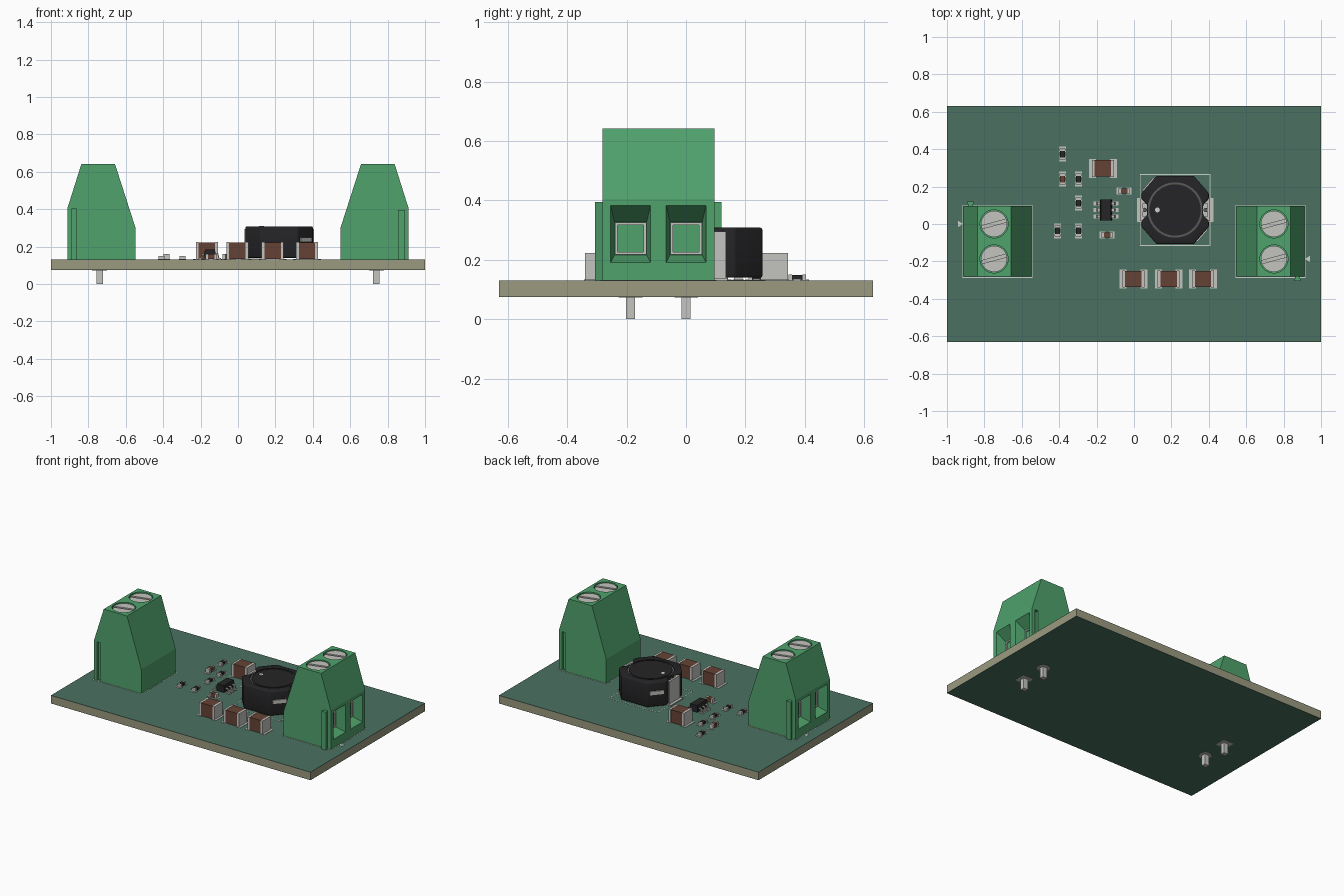
import bpy, bmesh
from math import pi, cos, sin, radians
from mathutils import Matrix, Vector

if "Cube" in bpy.data.objects:
    bpy.data.objects.remove(bpy.data.objects["Cube"])

TOP, BOT = 0.131, 0.075      # board faces
TERM_Y = -0.093              # centre line of both terminal blocks


def mat(name, rgb):
    m = bpy.data.materials.new(name)
    m.diffuse_color = (*rgb, 1)
    m.use_nodes = True
    m.node_tree.nodes["Principled BSDF"].inputs["Base Color"].default_value = m.diffuse_color
    return m


MASK = mat("solder_mask", (0.07, 0.165, 0.12))
CORE = mat("board_core", (0.33, 0.32, 0.21))
GREEN = mat("terminal_green", (0.08, 0.36, 0.15))
METAL = mat("metal", (0.55, 0.55, 0.52))
BROWN = mat("ceramic", (0.13, 0.055, 0.035))
BLACK = mat("black", (0.018, 0.018, 0.02))
WHITE = mat("silkscreen", (0.6, 0.65, 0.6))
RING = mat("winding_gap", (0.1, 0.1, 0.1))


def box(bm, x0, x1, y0, y1, z0, z1):
    m = Matrix.Translation(((x0 + x1) / 2, (y0 + y1) / 2, (z0 + z1) / 2))
    bmesh.ops.create_cube(bm, size=1, matrix=m @ Matrix.Diagonal((x1 - x0, y1 - y0, z1 - z0, 1)))


def loft(bm, a, b):
    """Closed solid between two matching loops of points."""
    va, vb = [bm.verts.new(p) for p in a], [bm.verts.new(p) for p in b]
    n = len(va)
    bm.faces.new(va)
    bm.faces.new(vb[::-1])
    for i in range(n):
        bm.faces.new((va[i], vb[i], vb[(i + 1) % n], va[(i + 1) % n]))


def prism_z(bm, pts, z0, z1):
    loft(bm, [(x, y, z0) for x, y in pts], [(x, y, z1) for x, y in pts])


def prism_y(bm, pts, y0, y1):
    loft(bm, [(x, y0, z) for x, z in pts], [(x, y1, z) for x, z in pts])


def disc(bm, x, y, r, z0, z1, n=40):
    prism_z(bm, [(x + r * cos(2 * pi * i / n), y + r * sin(2 * pi * i / n)) for i in range(n)], z0, z1)


def outline(bm, x0, x1, y0, y1, w=0.004):
    z = (TOP, TOP + 0.001)
    box(bm, x0, x1, y0, y0 + w, *z)
    box(bm, x0, x1, y1 - w, y1, *z)
    box(bm, x0, x0 + w, y0 + w, y1 - w, *z)
    box(bm, x1 - w, x1, y0 + w, y1 - w, *z)


def part(name, build, material, loc=(0, 0), rot=0.0, smooth=False):
    bm = bmesh.new()
    build(bm)
    bmesh.ops.recalc_face_normals(bm, faces=bm.faces)
    me = bpy.data.meshes.new(name)
    bm.to_mesh(me)
    bm.free()
    ob = bpy.data.objects.new(name, me)
    bpy.context.collection.objects.link(ob)
    ob.location = (*loc, 0)
    ob.rotation_euler.z = rot
    if material:
        me.materials.append(material)
    if smooth:
        shade(ob)
    return ob


def activate(ob):
    bpy.ops.object.select_all(action='DESELECT')
    ob.select_set(True)
    bpy.context.view_layer.objects.active = ob


def shade(ob):
    activate(ob)
    bpy.ops.object.shade_smooth_by_angle(angle=radians(35))


def cut(ob, build):
    cutter = part("cutter", build, None, ob.location[:2], ob.rotation_euler.z)
    cutter.hide_render = True
    m = ob.modifiers.new("cut", 'BOOLEAN')
    m.operation, m.solver, m.object = 'DIFFERENCE', 'EXACT', cutter
    activate(ob)
    bpy.ops.object.modifier_apply(modifier=m.name)
    bpy.data.objects.remove(cutter)


# Board: core with a solder mask layer on each face
part("board_core", lambda b: box(b, -1, 1, -0.63, 0.63, BOT + 0.002, TOP - 0.002), CORE)
part("board_mask_top", lambda b: box(b, -1, 1, -0.63, 0.63, TOP - 0.002, TOP), MASK)
part("board_mask_bottom", lambda b: box(b, -1, 1, -0.63, 0.63, BOT, BOT + 0.002), MASK)

# Screw terminals: the same block turned half way round for the input side
PROFILE = [(0.912, TOP), (0.912, 0.405), (0.837, 0.642), (0.658, 0.642), (0.548, 0.30), (0.548, TOP)]
POLES = (-0.0935, 0.0935)
SX = 0.748


def rect_x(x, y, hy, z0, z1):
    return [(x, y - hy, z0), (x, y + hy, z0), (x, y + hy, z1), (x, y - hy, z1)]


def terminal_cuts(b):
    for y in POLES:
        # wire funnel with a straight chamber behind it
        loft(b, rect_x(0.92, y, 0.0685, 0.188, 0.389), rect_x(0.84, y, 0.054, 0.217, 0.327))
        disc(b, SX, y, 0.075, 0.605, 0.70)
    # dovetail groove
    prism_z(b, [(0.866, 0.2), (0.888, 0.2), (0.893, 0.165), (0.861, 0.165)], 0.12, 0.40)


def clamps(b):
    for y in POLES:
        for s in (-1, 1):
            e = sorted((y + s * 0.053, y + s * 0.044))
            box(b, 0.838, 0.848, *e, 0.218, 0.326)
        for z in (0.218, 0.317):
            box(b, 0.838, 0.848, y - 0.044, y + 0.044, z, z + 0.009)


def screws(b):
    for y in POLES:
        disc(b, SX, y, 0.07, 0.60, 0.636)


def slots(b):
    for y in POLES:
        m = Matrix.Translation((SX, y, 0.64)) @ Matrix.Rotation(radians(15), 4, 'Z')
        bmesh.ops.create_cube(b, size=1, matrix=m @ Matrix.Diagonal((0.2, 0.016, 0.036, 1)))


def pins(b):
    for y in POLES:
        box(b, 0.722, 0.757, y - 0.015, y + 0.015, 0, TOP)


def solder_pads(b):
    box(b, 0.70, 0.78, POLES[0] - 0.04, POLES[0] + 0.04, BOT - 0.002, BOT)
    disc(b, 0.74, POLES[1], 0.04, BOT - 0.002, BOT, 24)


def terminal_marks(b):
    outline(b, 0.542, 0.918, -0.195, 0.195)
    prism_z(b, [(0.915, -0.0935), (0.94, -0.11), (0.94, -0.077)], TOP, TOP + 0.001)


for side, rot in (("output", 0), ("input", pi)):
    at = ((0, TERM_Y), rot)
    block = part(side + "_terminal_block", lambda b: prism_y(b, PROFILE, -0.1885, 0.1885), GREEN, *at)
    cut(block, terminal_cuts)
    part(side + "_dovetail_rib", lambda b: prism_z(
        b, [(0.863, -0.188), (0.885, -0.188), (0.893, -0.213), (0.856, -0.213)], TOP, 0.395), GREEN, *at)
    part(side + "_wire_clamps", clamps, METAL, *at)
    screw = part(side + "_screws", screws, METAL, *at)
    cut(screw, slots)
    shade(screw)
    part(side + "_pins", pins, METAL, *at)
    part(side + "_solder_pads", solder_pads, METAL, *at)
    part(side + "_outline", terminal_marks, WHITE, *at)


# Two-ended chip parts: body, metal ends and board pads
def chip(name, loc, rot, length, width, height, end, pad, color):
    l, w = length / 2, width / 2
    z = TOP + 0.002

    def ends(b):
        for s in (-1, 1):
            box(b, *sorted((s * l, s * (l - end))), -w, w, z, z + height)

    def pads(b):
        for s in (-1, 1):
            box(b, *sorted((s * (l + pad), s * (l - end - pad / 2))), -w - 0.004, w + 0.004, TOP, z)

    part(name + "_body", lambda b: box(b, end - l, l - end, 0.002 - w, w - 0.002, z, z + height - 0.001), color, loc, rot)
    part(name + "_ends", ends, METAL, loc, rot)
    part(name + "_pads", pads, METAL, loc, rot)


for p in [(-0.166, 0.297), (-0.003, -0.294), (0.185, -0.294), (0.369, -0.294)]:
    chip("large_capacitor", p, 0, 0.118, 0.092, 0.09, 0.015, 0.015, BROWN)
for x, y, r in [(-0.382, 0.24, pi / 2), (-0.144, -0.059, 0), (-0.053, 0.176, 0)]:
    chip("small_capacitor", (x, y), r, 0.059, 0.03, 0.028, 0.012, 0.011, BROWN)
for p in [(-0.382, 0.374), (-0.297, 0.24), (-0.297, 0.112), (-0.409, -0.037), (-0.297, -0.037)]:
    chip("resistor", p, pi / 2, 0.059, 0.03, 0.017, 0.012, 0.011, BLACK)

# Controller chip with six gull-wing leads
U = (-0.15, 0.075)
part("controller_body", lambda b: prism_y(b, [(-0.027, 0.136), (0.027, 0.136), (0.032, 0.157), (0.026, 0.184),
                                              (-0.026, 0.184), (-0.032, 0.157)], -0.055, 0.055), BLACK, U)


def leads(b):
    wing = [(0.028, 0.162), (0.045, 0.162), (0.05, 0.139), (0.06, 0.139), (0.06, 0.133), (0.045, 0.133),
            (0.041, 0.156), (0.028, 0.156)]
    for s in (-1, 1):
        for y in (-0.035, 0, 0.035):
            prism_y(b, [(s * x, z) for x, z in wing], y - 0.008, y + 0.008)
            box(b, *sorted((s * 0.035, s * 0.066)), y - 0.011, y + 0.011, TOP, 0.133)


part("controller_leads", leads, METAL, U)

# Power inductor: chamfered shell, round core in a ring gap, end terminals
L = (0.22, 0.075)
quarter = [(0.15, 0.028), (0.18, 0.06), (0.18, 0.09), (0.10, 0.182)]
shape = []
for sx, sy, step in ((1, 1, 1), (-1, 1, -1), (-1, -1, 1), (1, -1, -1)):
    shape += [(sx * x, sy * y) for x, y in quarter[::step]]
shell = part("inductor_shell", lambda b: prism_z(b, shape, 0.14, 0.308), BLACK, L)
bev = shell.modifiers.new("bevel", 'BEVEL')
bev.width, bev.segments, bev.limit_method = 0.007, 3, 'ANGLE'
activate(shell)
bpy.ops.object.modifier_apply(modifier=bev.name)
cut(shell, lambda b: disc(b, 0, 0, 0.148, 0.300, 0.33, 48))
shade(shell)
part("inductor_gap", lambda b: disc(b, 0, 0, 0.148, 0.298, 0.303, 48), RING, L, smooth=True)
part("inductor_core_top", lambda b: disc(b, 0, 0, 0.137, 0.299, 0.308, 48), BLACK, L, smooth=True)
part("inductor_dot", lambda b: disc(b, -0.095, 0, 0.013, 0.307, 0.309, 20), WHITE, L)


def inductor_terminals(b):
    for s in (-1, 1):
        box(b, *sorted((s * 0.172, s * 0.186)), -0.06, 0.06, 0.133, 0.295)
        for y in (-0.06, 0.035):
            box(b, *sorted((s * 0.152, s * 0.172)), y, y + 0.025, 0.235, 0.295)
        box(b, *sorted((s * 0.10, s * 0.204)), -0.065, 0.065, TOP, 0.139)
    # wire exits on two opposite chamfers
    for s in (-1, 1):
        d = Vector((s * 0.142, -s * 0.136, 0.237))
        m = Matrix.Translation(d) @ Matrix.Rotation(radians(49), 4, 'Z')
        bmesh.ops.create_cube(b, size=1, matrix=m @ Matrix.Diagonal((0.09, 0.012, 0.025, 1)))


part("inductor_terminals", inductor_terminals, METAL, L)
part("inductor_wires", lambda b: [disc(b, s * 0.163, 0, 0.012, 0.15, 0.29, 16) for s in (-1, 1)], RING, L, smooth=True)
part("inductor_outline", lambda b: outline(b, -0.189, 0.189, -0.192, 0.192), WHITE, L)
